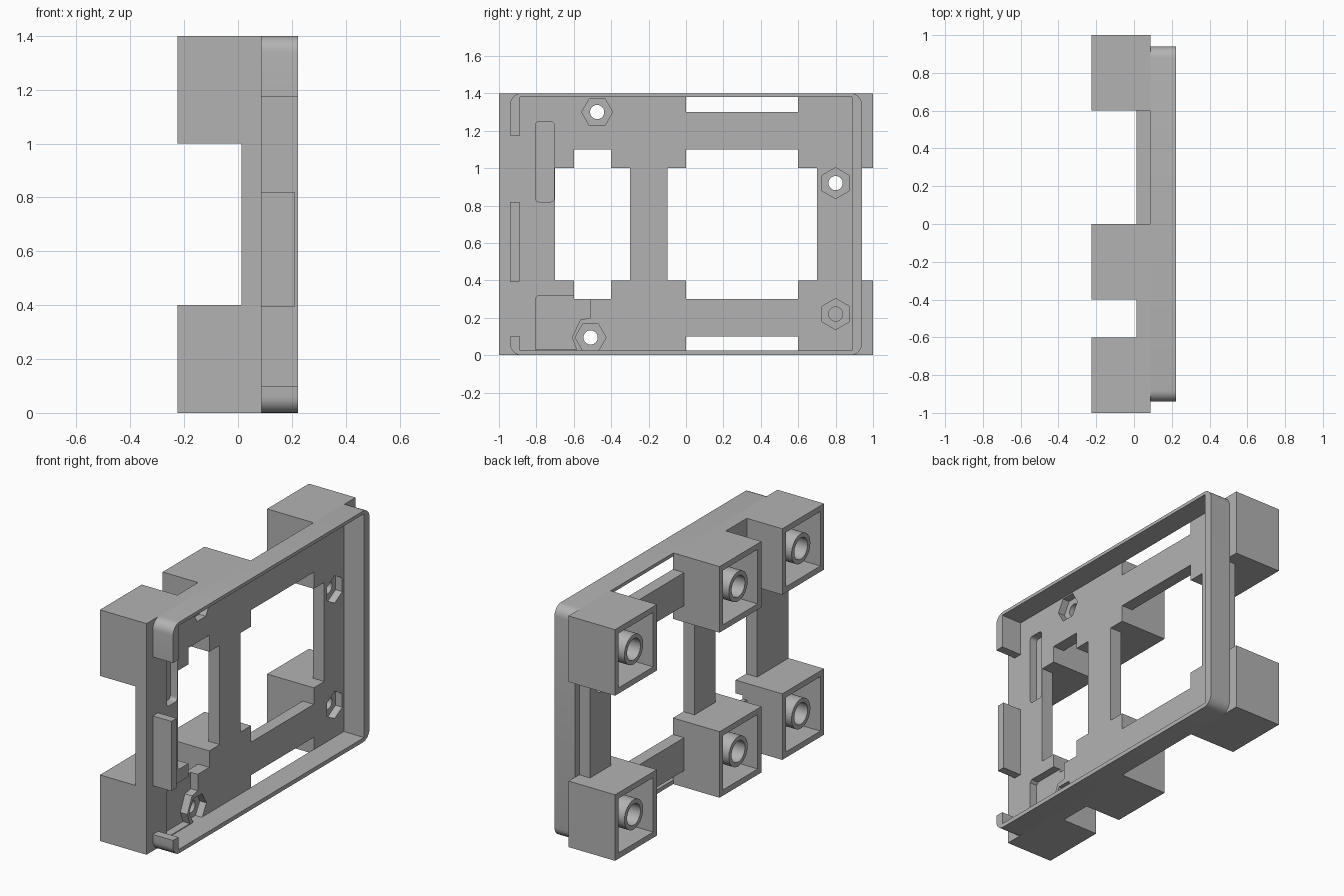
import bpy, bmesh, math

if "Cube" in bpy.data.objects:
    bpy.data.objects.remove(bpy.data.objects["Cube"])

grey = bpy.data.materials.new("plain grey")
grey.use_nodes = True
COLOUR = (0.45, 0.45, 0.45, 1)
grey.diffuse_color = COLOUR
grey.node_tree.nodes["Principled BSDF"].inputs["Base Color"].default_value = COLOUR

BACK, FACE, TOP, OPEN = 0.013, 0.0875, 0.223, -0.225
HEIGHT = 1.4


def prism(name, pts, x0, x1):
    """Extrude a (y, z) outline from x0 to x1."""
    bm = bmesh.new()
    base = bm.faces.new([bm.verts.new((x0, y, z)) for y, z in pts])
    ext = bmesh.ops.extrude_face_region(bm, geom=[base])
    verts = [v for v in ext["geom"] if isinstance(v, bmesh.types.BMVert)]
    bmesh.ops.translate(bm, verts=verts, vec=(x1 - x0, 0, 0))
    bmesh.ops.recalc_face_normals(bm, faces=bm.faces)
    mesh = bpy.data.meshes.new(name)
    bm.to_mesh(mesh)
    bm.free()
    mesh.materials.append(grey)
    ob = bpy.data.objects.new(name, mesh)
    bpy.context.collection.objects.link(ob)
    return ob


def rect(y0, y1, z0, z1, r=0, steps=6):
    """Rectangle outline, with rounded corners when r is given."""
    if not r:
        return [(y0, z0), (y1, z0), (y1, z1), (y0, z1)]
    centres = [(y1 - r, z1 - r), (y0 + r, z1 - r), (y0 + r, z0 + r), (y1 - r, z0 + r)]
    pts = []
    for q, (cy, cz) in enumerate(centres):
        for s in range(steps + 1):
            a = math.pi / 2 * (q + s / steps)
            pts.append((cy + r * math.cos(a), cz + r * math.sin(a)))
    return pts


def ring(y, z, r, n, turn=0.0):
    return [(y + r * math.cos(turn + math.tau * i / n),
             z + r * math.sin(turn + math.tau * i / n)) for i in range(n)]


def cut(ob, pts, x0, x1):
    """Subtract an extruded outline and remove the cutter."""
    cutter = prism("cutter", pts, x0, x1)
    cutter.hide_render = True
    mod = ob.modifiers.new("cut", "BOOLEAN")
    mod.operation, mod.solver, mod.object = "DIFFERENCE", "EXACT", cutter
    bpy.context.view_layer.objects.active = ob
    bpy.ops.object.modifier_apply(modifier=mod.name)
    bpy.data.objects.remove(cutter)


def smooth(ob):
    bpy.ops.object.select_all(action="DESELECT")
    ob.select_set(True)
    bpy.context.view_layer.objects.active = ob
    bpy.ops.object.shade_smooth_by_angle(angle=math.radians(35))


# Base plate with two stepped windows, edge slots and a side notch
plate = prism("base_plate", rect(-1, 1, 0, HEIGHT), BACK, FACE)
for opening in (
    (-0.6, -0.4, 0.3, 1.1), (-0.7, -0.3, 0.4, 1.0),
    (0.0, 0.6, 0.3, 1.1), (-0.1, 0.7, 0.4, 1.0),
    (0.0, 0.6, -0.1, 0.1), (0.0, 0.6, 1.3, 1.5),
    (0.9, 1.1, 0.4, 1.0),
):
    cut(plate, rect(*opening), -1, 1)

# Nut recesses with screw holes
for y, z, turn in ((-0.475, 1.3, 0), (-0.51, 0.095, 0),
                   (0.8, 0.92, math.pi / 6), (0.8, 0.22, math.pi / 6)):
    cut(plate, ring(y, z, 0.083, 6, turn), 0.043, 1)
    cut(plate, ring(y, z, 0.038, 24), -1, 1)

# Shallow pockets for components
cut(plate, rect(-0.805, -0.705, 0.82, 1.25, 0.02), 0.04, 1)
cut(plate, [(-0.805, 0.03), (-0.585, 0.03), (-0.61, 0.095), (-0.565, 0.19),
            (-0.51, 0.2), (-0.51, 0.31), (-0.6, 0.32), (-0.79, 0.32),
            (-0.805, 0.305)], 0.04, 1)
smooth(plate)

# Raised rim, open in places along one end
rim = prism("rim", rect(-0.94, 0.94, 0, HEIGHT, 0.06), 0.085, TOP)
cut(rim, rect(-0.888, 0.888, 0.025, HEIGHT - 0.02), -1, 1)
cut(rim, rect(-1.1, -0.8, 0.1, 1.175), -1, 1)
smooth(rim)
prism("rim_tab", rect(-0.94, -0.89, 0.395, 0.818), 0.08, 0.212)

# Six open sockets, each with a hollow post
WALL = 0.035
for row, z in (("lower", 0.0), ("upper", 1.0)):
    for place, y in (("front", -1.0), ("middle", -0.4), ("back", 0.6)):
        socket = prism(f"{row}_{place}_socket", rect(y, y + 0.4, z, z + 0.4), OPEN, BACK)
        cut(socket, rect(y + WALL, y + 0.4 - WALL, z + WALL, z + 0.4 - WALL), -1, BACK - 0.005)
        post = prism(f"{row}_{place}_post", ring(y + 0.2, z + 0.2, 0.09, 32), -0.21, BACK)
        cut(post, ring(y + 0.2, z + 0.2, 0.064, 32), -1, BACK - 0.005)
        smooth(post)
